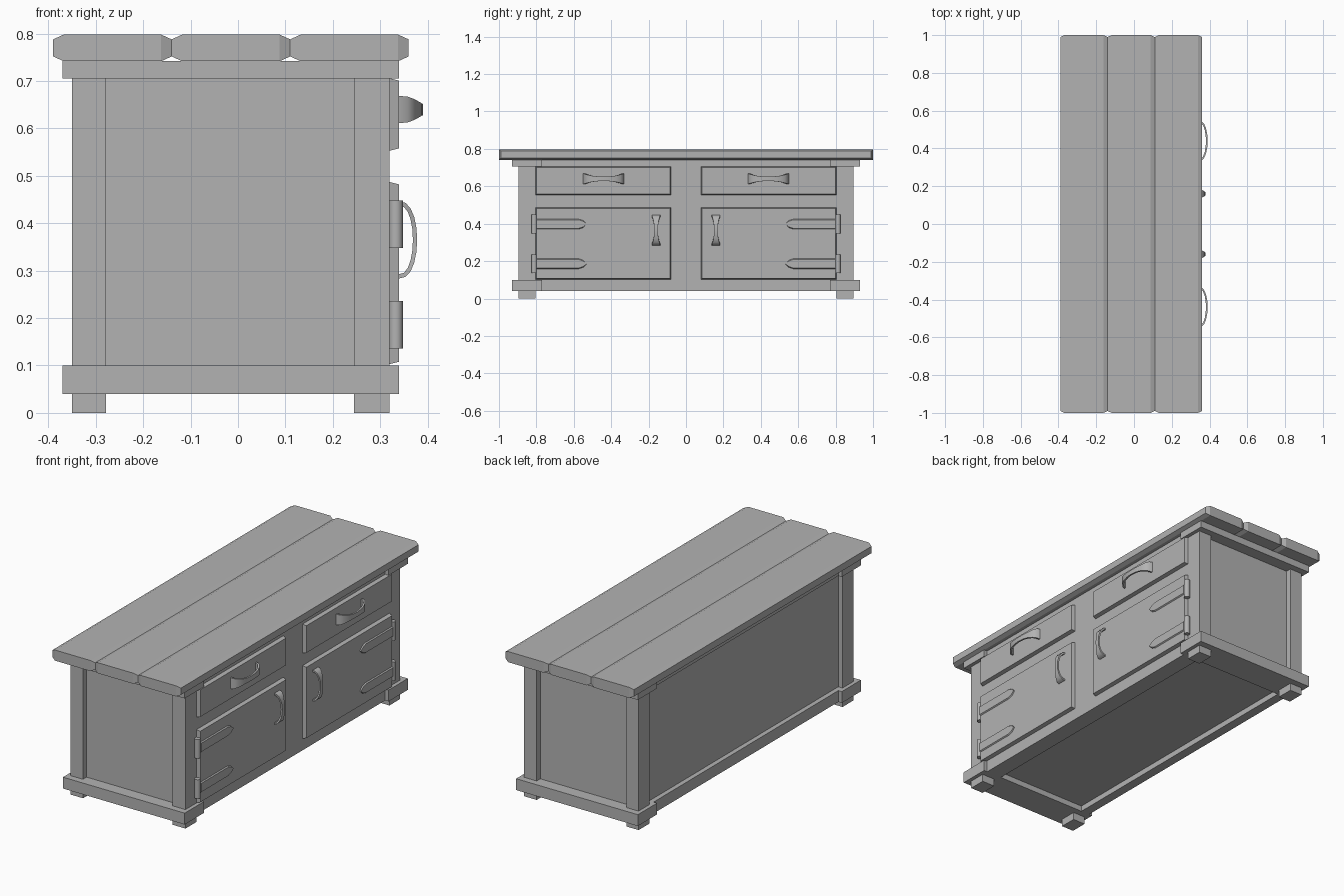
import bpy, bmesh, math
from mathutils import Vector

if "Cube" in bpy.data.objects:
    bpy.data.objects.remove(bpy.data.objects["Cube"], do_unlink=True)

GREY = (0.45, 0.45, 0.45, 1)
mat = bpy.data.materials.new("plain grey")
mat.use_nodes = True
mat.diffuse_color = GREY
mat.node_tree.nodes["Principled BSDF"].inputs["Base Color"].default_value = GREY


def finish(bm, name, smooth=False):
    bmesh.ops.recalc_face_normals(bm, faces=bm.faces)
    me = bpy.data.meshes.new(name)
    bm.to_mesh(me)
    bm.free()
    me.materials.append(mat)
    ob = bpy.data.objects.new(name, me)
    bpy.context.collection.objects.link(ob)
    if smooth:
        bpy.ops.object.select_all(action='DESELECT')
        ob.select_set(True)
        bpy.context.view_layer.objects.active = ob
        bpy.ops.object.shade_smooth_by_angle(angle=math.radians(35))
    return ob


def loft(name, rings, smooth=False):
    """Skin a list of equal-length rings and cap both ends."""
    bm = bmesh.new()
    rows = [[bm.verts.new(p) for p in ring] for ring in rings]
    n = len(rows[0])
    for a, b in zip(rows, rows[1:]):
        for i in range(n):
            j = (i + 1) % n
            bm.faces.new((a[i], a[j], b[j], b[i]))
    bm.faces.new(rows[0])
    bm.faces.new(rows[-1])
    return finish(bm, name, smooth)


def box(name, x, y, z, taper=0.0):
    """Box between (min, max) pairs; taper narrows the +x face."""
    def ring(px, t):
        return [(px, y[0] + t, z[0] + t), (px, y[1] - t, z[0] + t),
                (px, y[1] - t, z[1] - t), (px, y[0] + t, z[1] - t)]
    return loft(name, [ring(x[0], 0), ring(x[1], taper)])


def span(s, a, b):
    return tuple(sorted((s * a, s * b)))


def handle(name, centre, along, across, half, depth, flare, waist):
    """Bowed pull, wide at the feet and narrow in the middle."""
    out = Vector((1, 0, 0))
    rings = []
    steps = 10
    for i in range(steps + 1):
        a = math.pi * i / steps
        w = waist + (flare - waist) * abs(math.cos(a)) ** 2.5
        ring = []
        for thick, side in ((0, -1), (0, 1), (0.009, 1), (0.009, -1)):
            p = Vector(centre) - along * math.cos(a) * (half - thick)
            p += out * math.sin(a) ** 0.8 * (depth - thick) if 0 < i < steps else Vector()
            ring.append(p + across * w * side)
        rings.append(ring)
    loft(name, rings, True)


# Top planks with chamfered long edges and clipped corners
for i, label in enumerate(("back", "middle", "front")):
    x0 = -0.39 + 0.25 * i
    x1 = x0 + 0.25
    rings = []
    for x, inset in ((x0, 0.01), (x0 + 0.022, 0), (x1 - 0.022, 0), (x1, 0.01)):
        y, lo, hi = 1 - inset, 0.742 + inset, 0.798 - inset
        rings.append([(x, -y, lo), (x, y, lo), (x, y, hi), (x, -y, hi)])
    loft(label + "_top_plank", rings)

# Cabinet body with recessed back and ends, and its rails
box("cabinet_body", (-0.325, 0.32), (-0.865, 0.865), (0.07, 0.742))
box("front_bottom_rail", (0.23, 0.32), (-0.77, 0.77), (0.04, 0.10))
box("back_bottom_rail", (-0.35, -0.30), (-0.77, 0.77), (0.04, 0.10))
box("back_top_rail", (-0.35, -0.30), (-0.77, 0.77), (0.705, 0.742))

Y, Z = Vector((0, 1, 0)), Vector((0, 0, 1))
for s, side in ((-1, "right"), (1, "left")):
    # End rails, posts and feet
    box(side + "_bottom_rail", (-0.37, 0.34), span(s, 0.77, 0.93), (0.04, 0.10))
    box(side + "_top_rail", (-0.37, 0.34), span(s, 0.77, 0.93), (0.705, 0.742))
    for x, place in (((-0.35, -0.278), "back"), ((0.245, 0.32), "front")):
        box(f"{side}_{place}_post", x, span(s, 0.805, 0.895), (0.10, 0.705))
        box(f"{side}_{place}_foot", x, span(s, 0.805, 0.895), (0, 0.04))

    # Drawer and door fronts
    box(side + "_drawer", (0.32, 0.34), span(s, 0.08, 0.805), (0.553, 0.706), 0.005)
    box(side + "_door", (0.32, 0.34), span(s, 0.08, 0.805), (0.103, 0.487), 0.005)

    # Pulls
    handle(side + "_drawer_handle", (0.338, s * 0.44, 0.64), Y, Z, 0.11, 0.052, 0.029, 0.012)
    handle(side + "_door_handle", (0.338, s * 0.16, 0.365), Z, Y, 0.082, 0.04, 0.023, 0.01)

    # Strap hinges with barrels
    for z, level in ((0.186, "lower"), (0.398, "upper")):
        outline = [(0.80, -0.028), (0.575, -0.028), (0.55, -0.02), (0.53, 0),
                   (0.55, 0.02), (0.575, 0.028), (0.80, 0.028)]
        loft(f"{side}_{level}_hinge_strap",
             [[(x, s * y, z + (h + (0.004 if h < 0 else -0.004 if h > 0 else 0)) * k
                if k < 1 else z + h) for y, h in outline]
              for x, k in ((0.339, 1), (0.346, 0.95))])
        barrel = [[(0.333 + 0.015 * math.cos(a * math.pi / 8),
                    s * 0.812 + 0.015 * math.sin(a * math.pi / 8), z + dz)
                   for a in range(16)] for dz in (-0.05, 0.05)]
        loft(f"{side}_{level}_hinge_barrel", barrel, True)
